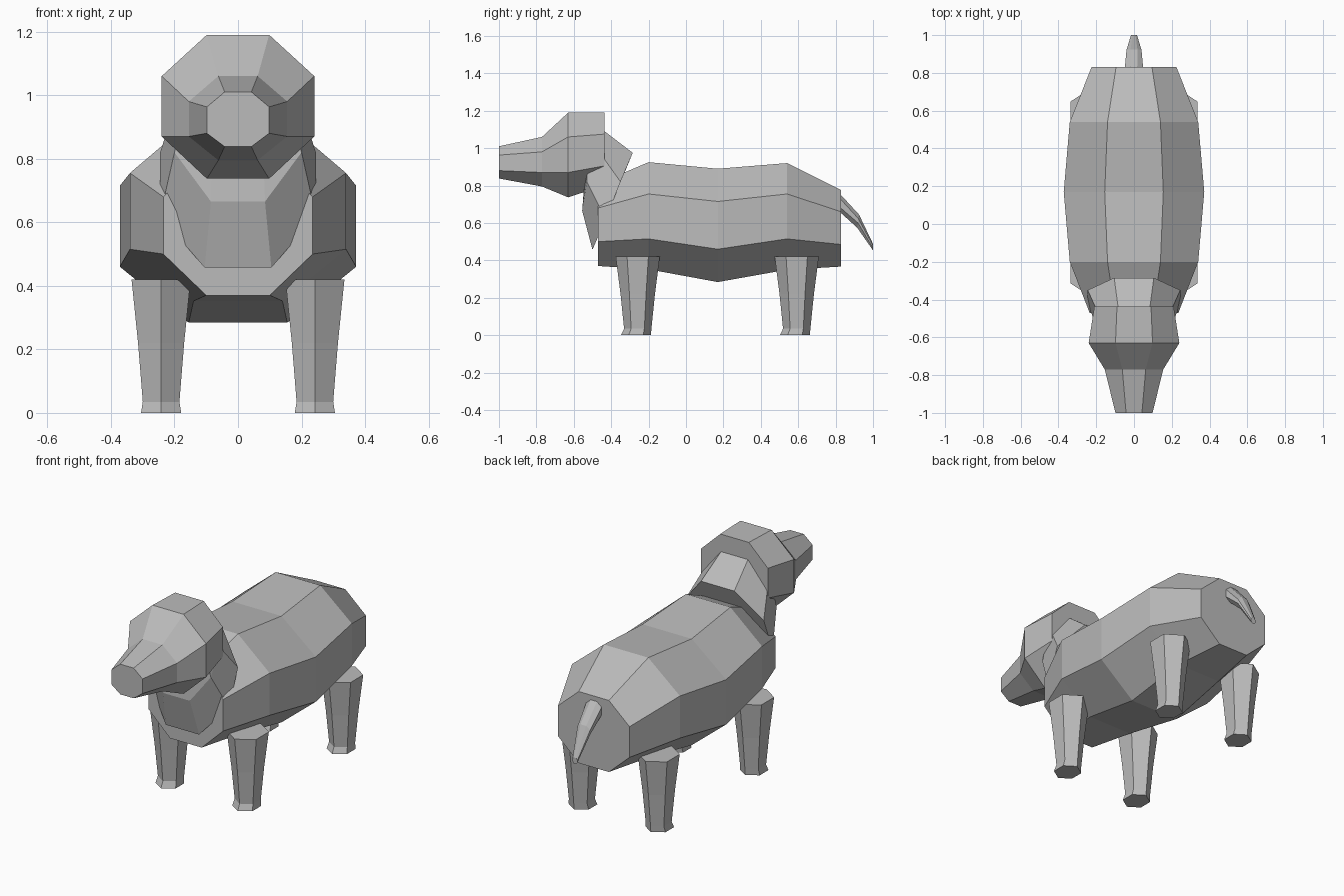
import bpy
import bmesh

default = bpy.data.objects.get("Cube")
if default:
    bpy.data.objects.remove(default, do_unlink=True)

grey = bpy.data.materials.new("plain grey")
grey.use_nodes = True
colour = (0.5, 0.5, 0.5, 1)
grey.diffuse_color = colour
grey.node_tree.nodes["Principled BSDF"].inputs["Base Color"].default_value = colour


def loft(name, rings):
    """Skin a closed flat-shaded tube through rings of equal point count."""
    bm = bmesh.new()
    loops = [[bm.verts.new(p) for p in ring] for ring in rings]
    for a, b in zip(loops, loops[1:]):
        for i in range(len(a)):
            j = (i + 1) % len(a)
            bm.faces.new((a[i], a[j], b[j], b[i]))
    bm.faces.new(loops[0])
    bm.faces.new(loops[-1])
    bmesh.ops.recalc_face_normals(bm, faces=bm.faces)
    mesh = bpy.data.meshes.new(name)
    bm.to_mesh(mesh)
    bm.free()
    mesh.materials.append(grey)
    obj = bpy.data.objects.new(name, mesh)
    bpy.context.collection.objects.link(obj)
    return obj


def octagon(wide, flat, side):
    """Symmetric ring; side lists (y, z) for top, upper, lower, bottom."""
    half = [(w, y, z) for w, (y, z) in zip((flat, wide, wide, flat), side)]
    return half + [(-x, y, z) for x, y, z in reversed(half)]


def upright(y, wide, flat, *heights):
    return octagon(wide, flat, [(y, z) for z in heights])


# Body, rump to chest
loft("body", [
    upright(-0.47, 0.235, 0.10, 0.81, 0.68, 0.50, 0.37),
    upright(-0.20, 0.34, 0.14, 0.925, 0.755, 0.515, 0.352),
    upright(0.17, 0.372, 0.155, 0.89, 0.715, 0.46, 0.284),
    upright(0.54, 0.34, 0.14, 0.92, 0.755, 0.515, 0.35),
    upright(0.83, 0.225, 0.095, 0.775, 0.66, 0.485, 0.367),
])

# Head with tapering muzzle
loft("head", [
    upright(-1.0, 0.098, 0.042, 1.01, 0.963, 0.88, 0.838),
    upright(-0.77, 0.155, 0.062, 1.06, 0.98, 0.87, 0.795),
    upright(-0.63, 0.24, 0.098, 1.19, 1.06, 0.87, 0.737),
    upright(-0.437, 0.21, 0.09, 1.19, 1.075, 0.905, 0.80),
])

# Slanted neck
loft("neck", [
    octagon(0.18, 0.08, [(-0.50, 1.12), (-0.51, 1.0), (-0.53, 0.89), (-0.545, 0.80)]),
    octagon(0.20, 0.085, [(-0.435, 1.09), (-0.45, 0.96), (-0.53, 0.82), (-0.555, 0.665)]),
    octagon(0.245, 0.105, [(-0.285, 0.975), (-0.35, 0.82), (-0.43, 0.62), (-0.50, 0.457)]),
])

# Drooping tail
loft("tail", [
    octagon(0.05, 0.02, [(0.81, 0.77), (0.81, 0.745), (0.81, 0.695), (0.81, 0.67)]),
    octagon(0.04, 0.018, [(0.925, 0.645), (0.92, 0.625), (0.92, 0.60), (0.915, 0.575)]),
    octagon(0.016, 0.008, [(1.0, 0.488), (1.0, 0.478), (1.0, 0.465), (1.0, 0.453)]),
])

# Four six-sided legs with flared feet
HEX = [(0, -0.118), (0.093, -0.057), (0.093, 0.057),
       (0, 0.118), (-0.093, 0.057), (-0.093, -0.057)]
LEVELS = [(0.42, 1, 0), (0.22, 0.78, 0), (0.035, 0.62, 0), (0, 0.68, -0.01)]
for end, y0 in (("front", -0.258), ("back", 0.592)):
    for side, s in (("left", 1), ("right", -1)):
        loft(f"{end}_{side}_leg", [
            [(s * (0.242 + x * k), y0 + dy + y * k, z) for x, y in HEX]
            for z, k, dy in LEVELS])
